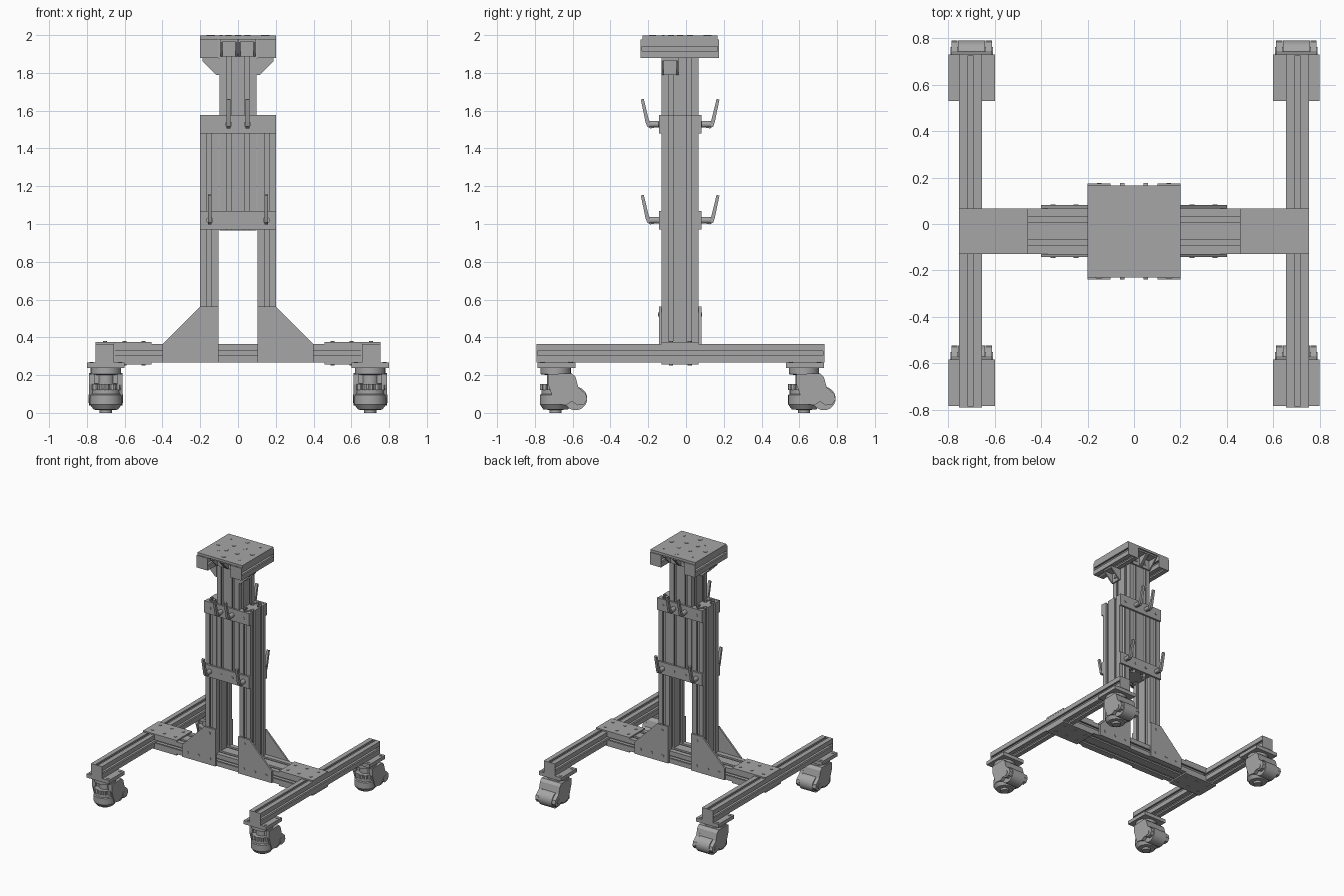
import bpy, bmesh, math
from mathutils import Matrix, Vector

cube = bpy.data.objects.get("Cube")
if cube:
    bpy.data.objects.remove(cube, do_unlink=True)

grey = bpy.data.materials.new("metal_grey")
grey.use_nodes = True
COL = (0.38, 0.38, 0.38, 1)
grey.diffuse_color = COL
bsdf = next(n for n in grey.node_tree.nodes if n.type == 'BSDF_PRINCIPLED')
bsdf.inputs["Base Color"].default_value = COL
bsdf.inputs["Roughness"].default_value = 0.6


def finish(name, bm, smooth=False):
    bmesh.ops.recalc_face_normals(bm, faces=bm.faces)
    me = bpy.data.meshes.new(name)
    bm.to_mesh(me)
    bm.free()
    me.materials.append(grey)
    ob = bpy.data.objects.new(name, me)
    bpy.context.collection.objects.link(ob)
    if smooth:
        bpy.ops.object.select_all(action='DESELECT')
        ob.select_set(True)
        bpy.context.view_layer.objects.active = ob
        bpy.ops.object.shade_smooth_by_angle(angle=math.radians(30))
    return ob


def add_box(bm, lo, hi):
    lo, hi = Vector(lo), Vector(hi)
    m = Matrix.Translation((lo + hi) / 2) @ Matrix.Diagonal((*(hi - lo), 1))
    bmesh.ops.create_cube(bm, size=1, matrix=m)


def box(name, lo, hi):
    bm = bmesh.new()
    add_box(bm, lo, hi)
    return finish(name, bm)


AXES = {'x': ((0, 1, 0), (0, 0, 1), (1, 0, 0)),
        'y': ((1, 0, 0), (0, 0, 1), (0, 1, 0)),
        'z': ((1, 0, 0), (0, 1, 0), (0, 0, 1))}


def add_prism(bm, pts, axis, a, b):
    """Extrude a 2D outline along an axis from a to b."""
    u, v, w = (Vector(c) for c in AXES[axis])
    f = bm.faces.new([bm.verts.new(u * p + v * q + w * a) for p, q in pts])
    r = bmesh.ops.extrude_face_region(bm, geom=[f])
    bmesh.ops.translate(bm, vec=w * (b - a),
                        verts=[g for g in r['geom'] if isinstance(g, bmesh.types.BMVert)])


def prism(name, pts, axis, a, b):
    bm = bmesh.new()
    add_prism(bm, pts, axis, a, b)
    return finish(name, bm)


def add_cyl(bm, c, r, h, axis='z', seg=20):
    rot = {'z': Matrix(), 'x': Matrix.Rotation(math.pi / 2, 4, 'Y'),
           'y': Matrix.Rotation(math.pi / 2, 4, 'X')}[axis]
    bmesh.ops.create_cone(bm, cap_ends=True, segments=seg, radius1=r, radius2=r, depth=h,
                          matrix=Matrix.Translation(c) @ rot)


def slotted(nu, nv, cu, cv, s=0.098):
    """Outline of a T-slot extrusion with nu by nv cells, centred on (cu, cv)."""
    slot = [(-.012, 0), (-.012, .013), (-.024, .013), (-.024, .02), (-.012, .034),
            (.012, .034), (.024, .02), (.024, .013), (.012, .013), (.012, 0)]
    w, h = nu * s / 2, nv * s / 2
    pts = []
    sides = [((-w, -h), (1, 0), (0, 1), nu), ((w, -h), (0, 1), (-1, 0), nv),
             ((w, h), (-1, 0), (0, -1), nu), ((-w, h), (0, -1), (1, 0), nv)]
    for (px, py), d, n, count in sides:
        pts.append((cu + px, cv + py))
        for i in range(count):
            for t, depth in slot:
                t += (i + .5) * s
                pts.append((cu + px + d[0] * t + n[0] * depth, cv + py + d[1] * t + n[1] * depth))
    return pts


def screws(name, places, axis, r=0.011, h=0.006):
    bm = bmesh.new()
    for p in places:
        add_cyl(bm, p, r, h, axis, 8)
    finish(name, bm)


def bracket(name, place, angle):
    """Gusseted angle bracket: wall leg at x=0, top leg at z=0, reaching out along +x."""
    bm = bmesh.new()
    add_box(bm, (0, -.045, -.09), (.012, .045, 0))
    add_box(bm, (0, -.045, -.012), (.09, .045, 0))
    for y in (-.045, .035):
        add_prism(bm, [(0, 0), (.09, 0), (.09, -.015), (.015, -.09), (0, -.09)], 'y', y, y + .01)
    add_cyl(bm, (.014, 0, -.05), .014, .01, 'x', 8)
    bm.transform(Matrix.Translation(place) @ Matrix.Rotation(math.radians(angle), 4, 'Z'))
    finish(name, bm)


YC = -0.031            # centre line of the column in y
YF, YB = -0.129, 0.067  # its front and back faces

# Base: cross beam, two side beams with end caps, joining plates
prism("cross_beam", slotted(2, 1, YC, .316), 'x', -.655, .655)
for s, side in ((1, "left"), (-1, "right")):
    prism(side + "_side_beam", slotted(1, 1, s * .705, .316), 'y', -.785, .725)
    for y, end in ((-.792, "front"), (.725, "back")):
        box(f"{side}_{end}_beam_cap", (s * .705 - .049, y, .267), (s * .705 + .049, y + .007, .365))
    x0, x1 = sorted((s * .457, s * .755))
    box(side + "_top_joint_plate", (x0, YF, .365), (x1, YB, .376))
    box(side + "_bottom_joint_plate", (x0, YF, .255), (x1, YB, .267))
    spots = [(s * x, y) for x in (.5, .6, .705) for y in (-.08, .02)]
    screws(side + "_joint_screws", [(x, y, z) for x, y in spots for z in (.377, .255)], 'z')

    # Outer columns and their triangular gusset plates
    prism(side + "_column", slotted(1, 2, s * .151, YC), 'z', .365, 1.575)
    outline = [(s * x, z) for x, z in ((.102, .267), (.4, .267), (.4, .362), (.2, .563), (.102, .563))]
    for y, end in ((YF - .014, "front"), (YB, "back")):
        prism(f"{side}_{end}_gusset", outline, 'y', y, y + .014)
        yy = YF - .015 if end == "front" else YB + .015
        screws(f"{side}_{end}_gusset_screws",
               [(s * x, yy, z) for x, z in ((.15, .316), (.25, .316), (.35, .316), (.155, .52))], 'y')

    # Head beams, caps and side brackets
    prism(side + "_head_beam", slotted(1, 1, s * .151, 1.929), 'y', -.233, .167)
    for y in (-.24, .167):
        box(side + "_head_cap", (s * .151 - .049, y, 1.88), (s * .151 + .049, y + .007, 1.978))
    bracket(side + "_side_bracket", (s * .099, -.084, 1.878), 0 if s > 0 else 180)

# Sliding inner column and head plate
prism("inner_column", slotted(2, 2, 0, YC), 'z', .965, 1.978)
box("head_plate", (-.2, -.23, 1.978), (.2, .167, 1.997))
screws("head_plate_screws", [(x, y, 1.997) for x, y in
       ((0, .12), (0, -.18), (.15, YC), (-.15, YC), (.05, .02), (-.05, .02), (.05, -.08), (-.05, -.08))],
       'z', r=.016)
screws("head_plate_small_screws", [(x, y, 1.997) for x, y in
       ((.13, .1), (-.13, .1), (.13, -.165), (-.09, -.12))], 'z', r=.007)
for x in (-.048, .048):
    bracket("front_head_bracket", (x, YF, 1.977), -90)
    bracket("back_head_bracket", (x, YB, 1.977), 90)


# Clamp plates with locking levers
def lever(name, x, y, z, d):
    bm = bmesh.new()
    arm = [(0, -.014), (.045, -.022), (.062, -.012), (.07, .01), (.095, .13),
           (.08, .135), (.052, .02), (.035, .008), (0, .014)]
    outline = [(y + d * p, z + q) for p, q in arm]
    add_prism(bm, outline, 'x', x - .01, x + .01)
    add_cyl(bm, (x, y + d * .025, z), .018, .05, 'y', 14)
    finish(name, bm, True)


for z0, xs, level in ((1.48, (-.05, .05), "upper"), (.972, (-.15, .15), "lower")):
    for face, d, end in ((YF, -1, "front"), (YB, 1, "back")):
        y0, y1 = sorted((face, face + d * .015))
        box(f"{level}_{end}_clamp_plate", (-.2, y0, z0), (.2, y1, z0 + .097))
        for x in xs:
            lever(f"{level}_{end}_lever", x, face + d * .015, z0 + .048, d)
        screws(f"{level}_{end}_clamp_screws", [(x, face + d * .016, z0 + .048)
               for x in ((-.15, .15) if level == "upper" else (-.05, .05))], 'y')


# Levelling casters
def lathe(name, prof, cx, cy, seg=28):
    bm = bmesh.new()
    vs = [bm.verts.new((r, 0, z)) for r, z in prof]
    es = [bm.edges.new(p) for p in zip(vs, vs[1:])]
    bmesh.ops.spin(bm, geom=vs + es, axis=(0, 0, 1), cent=(0, 0, 0), angle=2 * math.pi,
                   steps=seg, use_merge=True)
    bmesh.ops.remove_doubles(bm, verts=bm.verts, dist=1e-5)
    bmesh.ops.translate(bm, verts=bm.verts, vec=(cx, cy, 0))
    return finish(name, bm, True)


def caster(x, y, tag):
    box(tag + "_caster_plate", (x - .1, y - .1, .237), (x + .1, y + .1, .266))
    screws(tag + "_caster_bolts", [(x + i * .075, y + j * .075, .267)
           for i in (-1, 1) for j in (-1, 1)], 'z')
    # swivel, stem, foot drum and rubber foot in one turned shape
    lathe(tag + "_caster_foot", [(0, 0), (.032, 0), (.032, .016), (.065, .018), (.084, .045),
          (.084, .095), (.076, .1), (.076, .125), (.045, .13), (.045, .2), (.08, .205),
          (.08, .237), (0, .237)], x, y - .005)
    # toothed height wheel
    bm = bmesh.new()
    pts = []
    for i in range(48):
        r = .084 if i % 4 < 2 else .074
        a = i * math.tau / 48
        pts.append((x + r * math.cos(a), y - .005 + r * math.sin(a)))
    add_prism(bm, pts, 'z', .122, .152)
    finish(tag + "_height_wheel", bm)
    # fork: two cheeks and a hood
    cheek = [(-.045, .205), (.08, .21), (.1, .19), (.115, .135), (.155, .1), (.162, .07),
             (.145, .045), (.11, .04), (.08, .06), (.05, .04), (-.01, .05), (-.045, .15)]
    bm = bmesh.new()
    for s in (-1, 1):
        a, b = sorted((x + s * .06, x + s * .088))
        add_prism(bm, [(y + p, q) for p, q in cheek], 'x', a, b)
    hood = [(-.03, .155), (-.03, .205), (.08, .21), (.1, .19), (.113, .14), (.06, .14)]
    add_prism(bm, [(y + p, q) for p, q in hood], 'x', x - .062, x + .062)
    finish(tag + "_caster_fork", bm)
    bm = bmesh.new()
    add_cyl(bm, (x, y + .1, .076), .062, .116, 'x', 28)
    add_cyl(bm, (x, y + .112, .075), .022, .184, 'x', 14)
    finish(tag + "_caster_wheel", bm, True)


for sx, side in ((1, "left"), (-1, "right")):
    caster(sx * .7, -.685, side + "_front")
    caster(sx * .7, .63, side + "_back")
